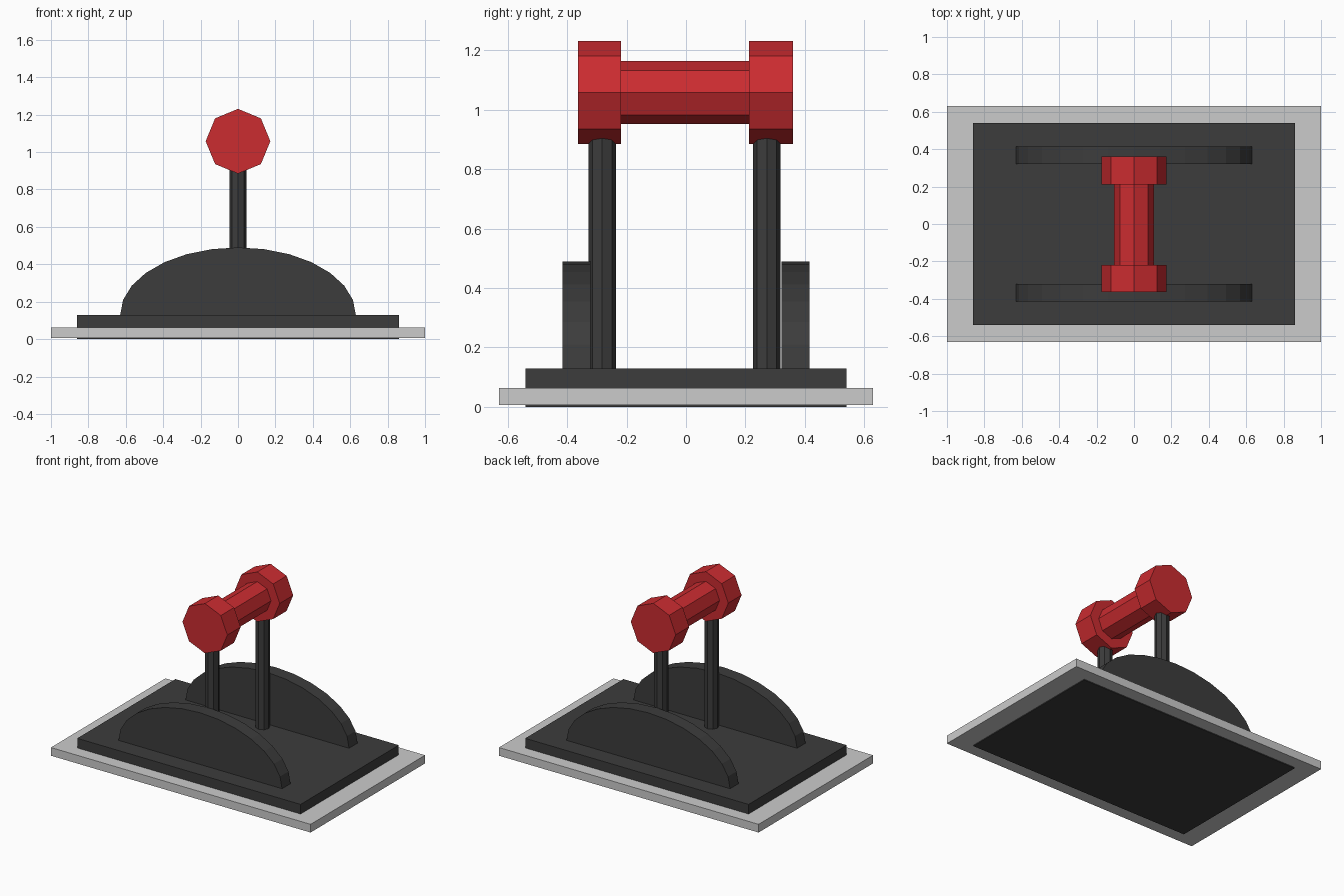
import bpy, bmesh
from math import sin, cos, pi
from mathutils import Vector

if "Cube" in bpy.data.objects:
    bpy.data.objects.remove(bpy.data.objects["Cube"])


def material(name, rgb):
    m = bpy.data.materials.new(name)
    m.diffuse_color = (*rgb, 1)
    m.use_nodes = True
    m.node_tree.nodes["Principled BSDF"].inputs["Base Color"].default_value = m.diffuse_color
    return m


DARK = material("dark_metal", (0.045, 0.045, 0.045))
RED = material("red_grip", (0.6, 0.025, 0.03))


def finish(name, bm, mat=None):
    bmesh.ops.recalc_face_normals(bm, faces=bm.faces)
    mesh = bpy.data.meshes.new(name)
    bm.to_mesh(mesh)
    bm.free()
    obj = bpy.data.objects.new(name, mesh)
    bpy.context.collection.objects.link(obj)
    if mat:
        mesh.materials.append(mat)
    return obj


def box(name, half_x, half_y, z0, z1, mat=None):
    bm = bmesh.new()
    bmesh.ops.create_cube(bm, size=1)
    for v in bm.verts:
        v.co = Vector((v.co.x * 2 * half_x, v.co.y * 2 * half_y,
                       z0 + (v.co.z + 0.5) * (z1 - z0)))
    return finish(name, bm, mat)


def prism(name, outline, y0, y1, mat):
    """Extrude an x-z outline along y."""
    bm = bmesh.new()
    face = bm.faces.new([bm.verts.new((x, y0, z)) for x, z in outline])
    ext = bmesh.ops.extrude_face_region(bm, geom=[face])["geom"]
    verts = [g for g in ext if isinstance(g, bmesh.types.BMVert)]
    bmesh.ops.translate(bm, verts=verts, vec=(0, y1 - y0, 0))
    return finish(name, bm, mat)


def post(name, y):
    bm = bmesh.new()
    ring = [(0.046 * cos(i * pi / 4), y + 0.046 * sin(i * pi / 4)) for i in range(8)]
    face = bm.faces.new([bm.verts.new((px, py, 0.13)) for px, py in ring])
    ext = bmesh.ops.extrude_face_region(bm, geom=[face])["geom"]
    verts = [g for g in ext if isinstance(g, bmesh.types.BMVert)]
    bmesh.ops.translate(bm, verts=verts, vec=(0, 0, 0.83))
    return finish(name, bm, DARK)


def lathe_y(name, profile, z, sides, mat):
    """Turn (y, radius) steps around a horizontal axis, with closed ends."""
    bm = bmesh.new()
    rings = [[bm.verts.new((r * cos(i * 2 * pi / sides), y, z + r * sin(i * 2 * pi / sides)))
              for i in range(sides)] for y, r in profile]
    for a, b in zip(rings, rings[1:]):
        for i in range(sides):
            j = (i + 1) % sides
            bm.faces.new((a[i], a[j], b[j], b[i]))
    bm.faces.new(rings[0])
    bm.faces.new(rings[-1])
    return finish(name, bm, mat)


# Wall plate and raised dark base
box("base_flange", 1.0, 0.63, 0.006, 0.063)
box("base_plate", 0.86, 0.54, 0.0, 0.13, DARK)

# Half-oval side guards
arch = [(0.63 * cos(i * pi / 14), 0.13 + 0.36 * sin(i * pi / 14)) for i in range(15)]
prism("front_guard", arch, -0.415, -0.322, DARK)
prism("back_guard", arch, 0.322, 0.415, DARK)

# Lever posts
post("front_post", -0.282)
post("back_post", 0.272)

# Octagonal handle with thick ends
lathe_y("handle", [(-0.364, 0.173), (-0.218, 0.173), (-0.218, 0.106),
                   (0.212, 0.106), (0.212, 0.173), (0.36, 0.173)], 1.058, 8, RED)
